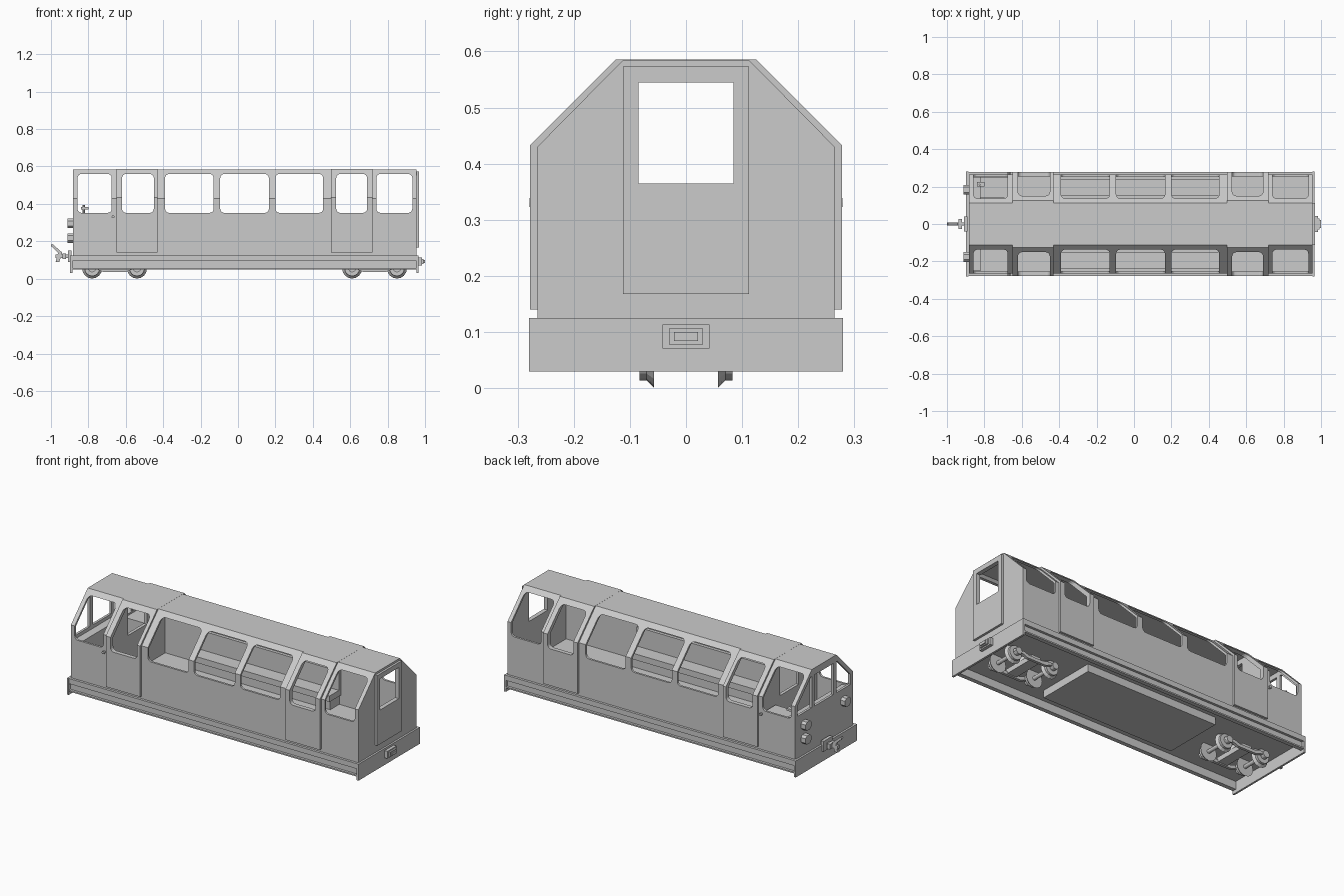
import bpy, bmesh, math
from mathutils import Vector, Matrix

if "Cube" in bpy.data.objects:
    bpy.data.objects.remove(bpy.data.objects["Cube"])

grey = bpy.data.materials.new("plain_grey")
grey.diffuse_color = (0.6, 0.6, 0.6, 1)
grey.use_nodes = True
grey.node_tree.nodes["Principled BSDF"].inputs["Base Color"].default_value = grey.diffuse_color


def finish(name, bm):
    bmesh.ops.recalc_face_normals(bm, faces=bm.faces)
    me = bpy.data.meshes.new(name)
    bm.to_mesh(me)
    bm.free()
    me.materials.append(grey)
    ob = bpy.data.objects.new(name, me)
    bpy.context.collection.objects.link(ob)
    return ob


def prism(name, pts, axis, a, b):
    """Extrude a 2D outline along x (pts are y,z) or along y (pts are x,z)."""
    bm = bmesh.new()
    place = (lambda p, t: (t, p[0], p[1])) if axis == 'x' else (lambda p, t: (p[0], t, p[1]))
    va = [bm.verts.new(place(p, a)) for p in pts]
    vb = [bm.verts.new(place(p, b)) for p in pts]
    bm.faces.new(va)
    bm.faces.new(vb)
    n = len(pts)
    for i in range(n):
        j = (i + 1) % n
        bm.faces.new((va[i], va[j], vb[j], vb[i]))
    return finish(name, bm)


def box(name, x0, x1, y0, y1, z0, z1):
    return prism(name, [(y0, z0), (y1, z0), (y1, z1), (y0, z1)], 'x', x0, x1)


def rod(name, a, b, r1, r2=None, seg=16):
    """Cylinder or cone between two points."""
    a, b = Vector(a), Vector(b)
    d = b - a
    m = Matrix.Translation((a + b) / 2) @ d.to_track_quat('Z', 'Y').to_matrix().to_4x4()
    bm = bmesh.new()
    bmesh.ops.create_cone(bm, cap_ends=True, segments=seg, radius1=r1,
                          radius2=r1 if r2 is None else r2, depth=d.length, matrix=m)
    return finish(name, bm)


def rounded(u0, u1, v0, v1, r=0.022, n=4):
    pts = []
    for cx, cy, s in ((u1 - r, v1 - r, 0), (u0 + r, v1 - r, 90), (u0 + r, v0 + r, 180), (u1 - r, v0 + r, 270)):
        for i in range(n + 1):
            t = math.radians(s + 90 * i / n)
            pts.append((cx + r * math.cos(t), cy + r * math.sin(t)))
    return pts


def cut(ob, cutters):
    bpy.context.view_layer.objects.active = ob
    for c in cutters:
        m = ob.modifiers.new("cut", 'BOOLEAN')
        m.operation, m.solver, m.object = 'DIFFERENCE', 'EXACT', c
        bpy.ops.object.modifier_apply(modifier=m.name)
        bpy.data.objects.remove(c)


def section(w, shoulder, roof, z0, z1):
    return [(-w, z0), (w, z0), (w, shoulder), (roof, z1), (-roof, z1), (-w, shoulder)]


def side_windows(spans):
    return [prism("cutter", rounded(a, b, 0.352, 0.56), 'y', -0.4, 0.4) for a, b in spans]


def end_window(x0, x1):
    return box("cutter", x0, x1, -0.085, 0.085, 0.365, 0.545)


DOORS = [(-0.62, -0.45), (0.525, 0.69)]
WINDOWS = [(-0.858, -0.675), (-0.39, -0.13), (-0.095, 0.165), (0.20, 0.455), (0.74, 0.932)]

# Body shell with side windows, end window and three cab windows
inner = section(0.253, 0.425, 0.107, 0.135, 0.573)
body = prism("body_shell", section(0.265, 0.43, 0.112, 0.12, 0.585), 'x', -0.882, 0.955)
cab = [(0.112, 0.365), (0.24, 0.365), (0.24, 0.425), (0.122, 0.545), (0.112, 0.545)]
cut(body, [prism("cutter", inner, 'x', -0.868, 0.943)] + side_windows(DOORS + WINDOWS)
    + [end_window(0.9, 1), end_window(-1, -0.85)]
    + [prism("cutter", [(s * y, z) for y, z in cab], 'x', -1, -0.85) for s in (-1, 1)])

# Raised door panels wrapping over the shoulders
for i, (a, b) in enumerate([(-0.65, -0.43), (0.498, 0.718)]):
    door = prism(f"side_doors_{i}", section(0.278, 0.433, 0.125, 0.14, 0.5855), 'x', a, b)
    cut(door, [prism("cutter", section(0.264, 0.4295, 0.1115, 0.1, 0.5845), 'x', a - 0.1, b + 0.1)]
        + side_windows([DOORS[i]]))

# End door and cab bulkhead, each with a window
end_door = box("end_door", 0.954, 0.968, -0.112, 0.112, 0.168, 0.573)
cut(end_door, [end_window(0.9, 1)])
bulkhead = prism("cab_bulkhead", inner, 'x', -0.66, -0.642)
cut(bulkhead, [end_window(-0.7, -0.6)])
rod("bulkhead_handle", (-0.642, 0.07, 0.33), (-0.625, 0.07, 0.33), 0.012)

# Underframe: floor, channel sills, end beams and equipment box
box("floor_plate", -0.885, 0.955, -0.262, 0.262, 0.095, 0.122)
for s, n in ((-1, "front"), (1, "back")):
    sill = [(0.255, 0.05), (0.279, 0.05), (0.279, 0.058), (0.265, 0.058),
            (0.265, 0.095), (0.279, 0.095), (0.279, 0.125), (0.255, 0.125)]
    prism(f"sill_{n}", [(s * y, z) for y, z in sill], 'x', -0.888, 0.956)
box("end_beam_left", -0.897, -0.886, -0.28, 0.28, 0.03, 0.125)
box("end_beam_right", 0.954, 0.966, -0.28, 0.28, 0.03, 0.125)
box("equipment_box", -0.39, 0.45, -0.175, 0.175, 0.052, 0.097)

# Bogies
for i, cx in enumerate((-0.66, 0.73)):
    for k, dx in enumerate((-0.12, 0.12)):
        x = cx + dx
        rod(f"axle_{i}{k}", (x, -0.105, 0.054), (x, 0.105, 0.054), 0.011, seg=12)
        for s in (-1, 1):
            rod(f"wheel_tread_{i}{k}{s}", (x, s * 0.058, 0.054), (x, s * 0.083, 0.054), 0.04)
            rod(f"wheel_flange_{i}{k}{s}", (x, s * 0.057, 0.054), (x, s * 0.07, 0.054), 0.053, 0.04)
            rod(f"axle_box_{i}{k}{s}", (x, s * 0.088, 0.054), (x, s * 0.112, 0.054), 0.02, seg=12)
    frame = [(-0.14, 0.048), (-0.09, 0.048), (-0.06, 0.036), (0.06, 0.036), (0.09, 0.048),
             (0.14, 0.048), (0.14, 0.064), (0.08, 0.064), (0.05, 0.054), (-0.05, 0.054),
             (-0.08, 0.064), (-0.14, 0.064)]
    for s in (-1, 1):
        prism(f"bogie_frame_{i}{s}", [(cx + x, z) for x, z in frame], 'y', s * 0.09, s * 0.106)
    box(f"bogie_bolster_{i}", cx - 0.03, cx + 0.03, -0.1, 0.1, 0.042, 0.07)
    rod(f"bogie_pivot_{i}", (cx, 0, 0.06), (cx, 0, 0.1), 0.03)

# Stepped buffer on the right end
for i, (x, w, h) in enumerate(((0.984, 0.042, 0.021), (0.993, 0.03, 0.014), (1.0, 0.021, 0.008))):
    box(f"buffer_step_{i}", 0.96, x, -w, w, 0.092 - h, 0.092 + h)

# Coupler on the left end
box("coupler_pad", -0.908, -0.89, -0.04, 0.04, 0.09, 0.15)
box("coupler_bar", -0.975, -0.9, -0.009, 0.009, 0.11, 0.13)
box("coupler_cross", -0.938, -0.92, -0.026, 0.026, 0.105, 0.135)
prism("coupler_hook", [(-0.975, 0.09), (-0.955, 0.09), (-0.94, 0.14), (-0.995, 0.188),
                       (-1.0, 0.175), (-0.962, 0.138)], 'y', -0.008, 0.008)

# Lamps on the cab end: two at the back side, one at the front side
for i, (y, z) in enumerate(((0.183, 0.296), (0.183, 0.217), (-0.177, 0.296))):
    lamp = rounded(y - 0.026, y + 0.026, z - 0.025, z + 0.025, 0.012, 1)
    prism(f"lamp_{i}", lamp, 'x', -0.911, -0.88)

# Cab controls
box("cab_desk", -0.87, -0.82, -0.252, 0.252, 0.13, 0.345)
box("driver_console", -0.83, -0.67, 0.14, 0.252, 0.13, 0.335)
rod("control_lever", (-0.825, 0.21, 0.34), (-0.825, 0.21, 0.395), 0.006, seg=8)
box("control_handle", -0.84, -0.80, 0.2, 0.225, 0.37, 0.383)

# Benches along both sides, and door knobs
for s, n in ((-1, "front"), (1, "back")):
    y = sorted((s * 0.15, s * 0.254))
    box(f"bench_{n}", -0.40, 0.48, *y, 0.19, 0.225)
    y = sorted((s * 0.17, s * 0.254))
    box(f"bench_base_{n}", -0.39, 0.47, *y, 0.13, 0.19)
    y = sorted((s * 0.235, s * 0.254))
    box(f"bench_back_{n}", -0.40, 0.48, *y, 0.225, 0.335)
    rod(f"door_knob_{n}", (-0.668, s * 0.262, 0.331), (-0.668, s * 0.279, 0.331), 0.008, seg=8)
